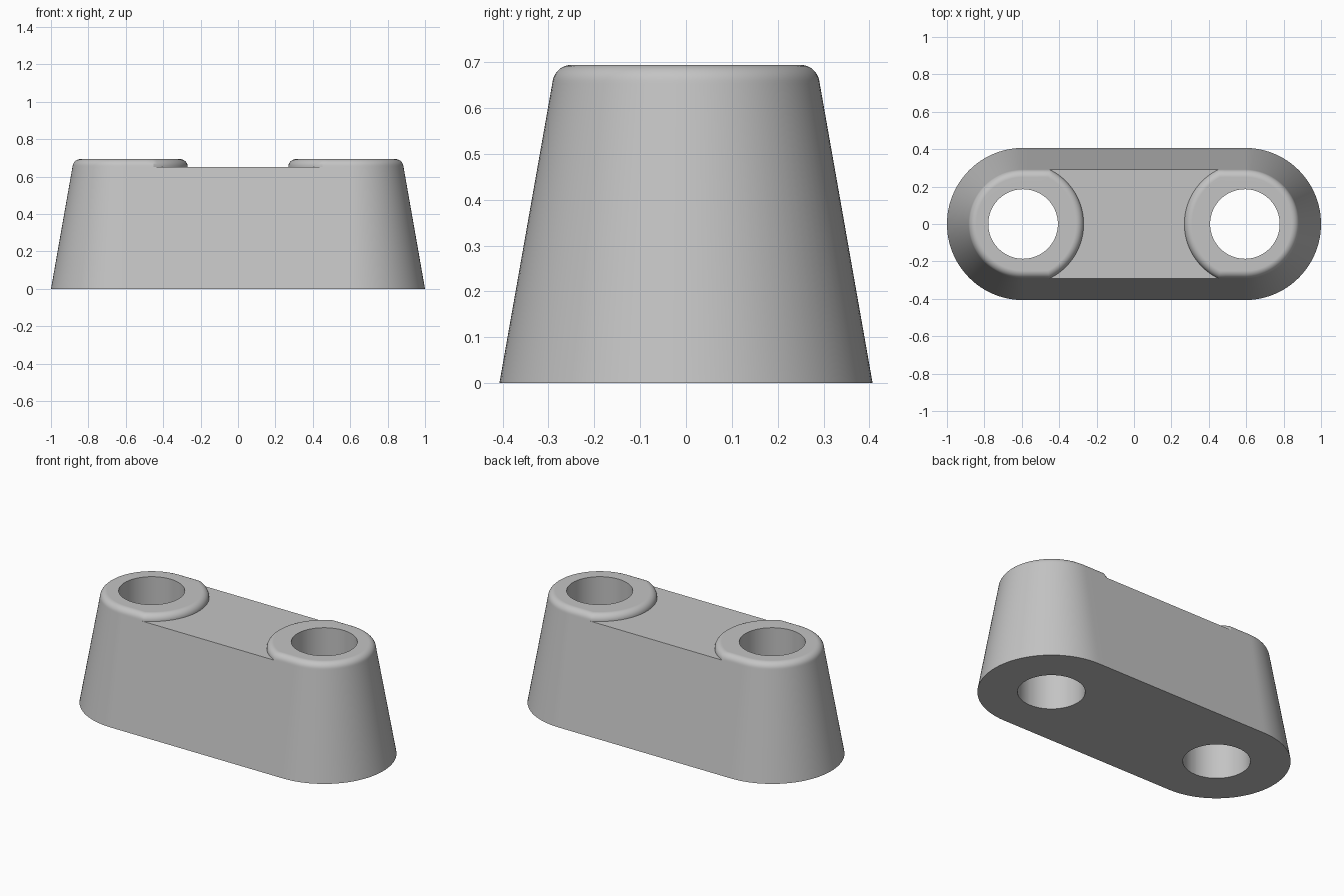
import bpy
import bmesh
from math import sin, cos, tan, pi, radians, atan2, sqrt, hypot

cube = bpy.data.objects.get("Cube")
if cube:
    bpy.data.objects.remove(cube, do_unlink=True)

# Main dimensions
CENTRE = 0.593      # distance of each hole from the middle
BASE_R = 0.407      # end radius at the bottom
HOLE_R = 0.186
BOSS_R = 0.324      # radius of the raised boss facing the middle
FLOOR = 0.653       # height of the recess between the bosses
FILLET = 0.041
DRAFT = radians(10)
OUTER, LINE, INNER, ROUND = 48, 4, 32, 9


def drafted(z):
    return BASE_R - z * tan(DRAFT)


bm = bmesh.new()


def section(z, r, inner_r):
    """Ring: outer half circle, straight flank, inner arc, straight flank."""
    w = sqrt(inner_r ** 2 - r ** 2)
    phi = atan2(r, -w)
    pts = [(r * sin(t), -r * cos(t)) for t in (pi * i / OUTER for i in range(OUTER + 1))]
    pts = [(x, y) for x, y in pts]
    pts += [(-w * i / LINE, r) for i in range(1, LINE + 1)]
    for i in range(1, INNER + 1):
        t = phi + (2 * pi - 2 * phi) * i / INNER
        pts.append((inner_r * cos(t), inner_r * sin(t)))
    pts += [(-w * (1 - i / LINE), -r) for i in range(1, LINE)]
    return [bm.verts.new((CENTRE + x, y, z)) for x, y in pts]


def hole_ring(z, like):
    """Circle whose points line up with the given ring."""
    ring = []
    for v in like:
        x, y = v.co.x - CENTRE, v.co.y
        k = HOLE_R / hypot(x, y)
        ring.append(bm.verts.new((CENTRE + x * k, y * k, z)))
    return ring


FIRST, LAST = OUTER + LINE, OUTER + LINE + INNER    # ends of the inner arc


def bridge(a, b, skip_inner=False):
    n = len(a)
    for i in range(n):
        if skip_inner and FIRST <= i < LAST:
            continue
        j = (i + 1) % n
        bm.faces.new((a[i], a[j], b[j], b[i]))


# Tapered outer wall
floor_r = drafted(FLOOR)
flank = sqrt(BOSS_R ** 2 - floor_r ** 2)
base = section(0, BASE_R, hypot(BASE_R, flank))
rim = section(FLOOR, floor_r, BOSS_R)
bridge(base, rim, skip_inner=True)

# Rounded boss edge
tangent_z = FLOOR + FILLET * sin(DRAFT)
fillet_r = drafted(tangent_z) - FILLET * cos(DRAFT)
ring = rim
for step in range(1, ROUND + 1):
    a = pi / 2 * step / ROUND
    z = FLOOR + FILLET * sin(a)
    r = fillet_r + FILLET * cos(a) if a >= DRAFT else drafted(z)
    upper = section(z, r, BOSS_R - FILLET * (1 - cos(a)))
    bridge(ring, upper)
    ring = upper

# Boss top, through hole and underside
hole_top = hole_ring(FLOOR + FILLET, ring)
hole_bottom = hole_ring(0, base)
# line the lower hole points up with the upper ones
for low, high in zip(hole_bottom, hole_top):
    low.co.x, low.co.y = high.co.x, high.co.y
bridge(ring, hole_top)
bridge(hole_top, hole_bottom)
bridge(hole_bottom, base)

# Middle span up to the mirror plane
mid = {}
for name, loop, r in (("low", base, BASE_R), ("high", rim, floor_r)):
    back = bm.verts.new((0, r, loop[0].co.z))
    front = bm.verts.new((0, -r, loop[0].co.z))
    bm.faces.new(loop[FIRST:LAST + 1] + [front, back])
    mid[name] = (back, front)
for k, i in enumerate((FIRST, LAST)):
    bm.faces.new((base[i], rim[i], mid["high"][k], mid["low"][k]))

bmesh.ops.recalc_face_normals(bm, faces=bm.faces)
if min(bm.faces, key=lambda f: f.calc_center_median().z).normal.z > 0:
    bmesh.ops.reverse_faces(bm, faces=bm.faces)

mesh = bpy.data.meshes.new("link_block")
bm.to_mesh(mesh)
bm.free()
block = bpy.data.objects.new("link_block", mesh)
bpy.context.collection.objects.link(block)

# Plain grey material
grey = bpy.data.materials.new("plain_grey")
grey.use_nodes = True
colour = (0.55, 0.55, 0.55, 1)
grey.diffuse_color = colour
grey.node_tree.nodes["Principled BSDF"].inputs["Base Color"].default_value = colour
mesh.materials.append(grey)

# Smooth shading, then mirror to the other end
bpy.ops.object.select_all(action="DESELECT")
block.select_set(True)
bpy.context.view_layer.objects.active = block
bpy.ops.object.shade_smooth_by_angle(angle=radians(24))
mirror = block.modifiers.new("mirror", "MIRROR")
mirror.use_clip = True
weighted = block.modifiers.new("even_normals", "WEIGHTED_NORMAL")
weighted.keep_sharp = True
